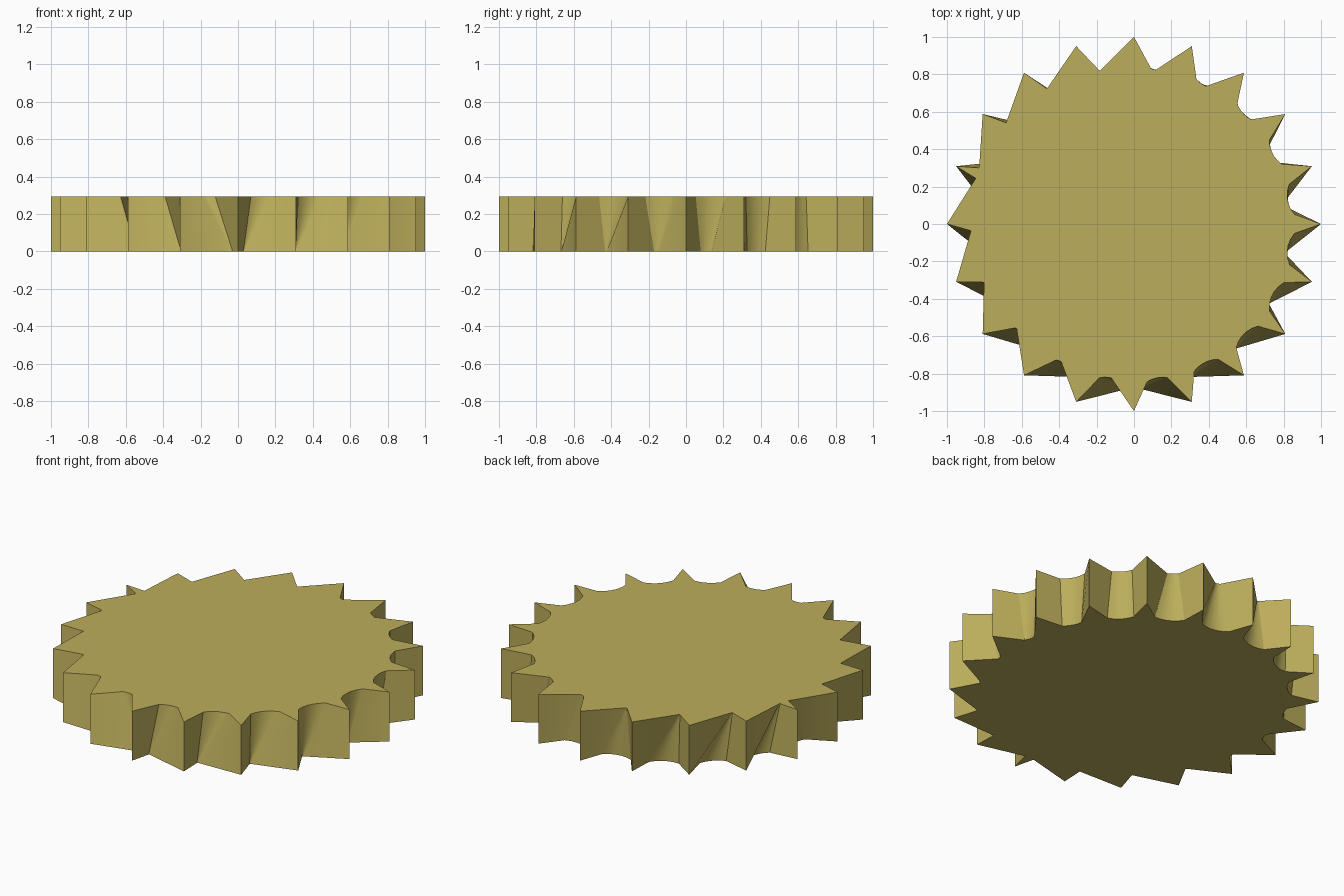
import bpy, bmesh, math

if "Cube" in bpy.data.objects:
    bpy.data.objects.remove(bpy.data.objects["Cube"])

TEETH = 20
HEIGHT = 0.295
SAMPLES = 6
STEP = 2 * math.pi / TEETH
MID_R = math.cos(STEP / 2)      # centre of each scallop
CUT_R = math.sin(STEP / 2)      # scallop radius (half a chord)

# scallop arc limits (degrees from inward), from the sharp side to the round side
HI = [44, 40, 34, 21, 15, 20, 24, 27, 31, 33]
LO = [44, 40, 33, 18, 5, -3, -18, -28, -32, -33]


def outline(bm, z, axis):
    """Toothed outline; scallops are sharpest at 'axis' degrees."""
    verts = []
    for k in range(TEETH):
        tip = k * STEP
        verts.append(bm.verts.new((math.cos(tip), math.sin(tip), z)))
        phi = tip + STEP / 2
        a = (math.degrees(phi) - axis + 180) % 360 - 180
        i = min(9, int(abs(a) / 18))
        # arc swept from the lower tip towards the next one
        first, last = (HI[i], LO[i]) if a > 0 else (-LO[i], -HI[i])
        if HI[i] - LO[i] < 1:
            first, last = first + 0.5, last - 0.5
        for s in range(SAMPLES):
            d = math.radians(first + (last - first) * s / (SAMPLES - 1))
            psi = phi + math.pi + d
            verts.append(bm.verts.new((
                MID_R * math.cos(phi) + CUT_R * math.cos(psi),
                MID_R * math.sin(phi) + CUT_R * math.sin(psi), z)))
    return verts


# toothed disc: top and bottom outlines joined by walls
bm = bmesh.new()
top = outline(bm, HEIGHT, 162)
bottom = outline(bm, 0.0, 270)
n = len(top)
for i in range(n):
    j = (i + 1) % n
    bm.faces.new((bottom[i], bottom[j], top[j], top[i]))
caps = [bm.faces.new(top), bm.faces.new(list(reversed(bottom)))]
bm.normal_update()
bmesh.ops.triangulate(bm, faces=caps)

mesh = bpy.data.meshes.new("toothed_disc")
bm.to_mesh(mesh)
bm.free()
disc = bpy.data.objects.new("toothed_disc", mesh)
bpy.context.collection.objects.link(disc)

# single brass colour
brass = bpy.data.materials.new("brass_yellow")
brass.diffuse_color = (0.50, 0.42, 0.105, 1.0)
brass.use_nodes = True
brass.node_tree.nodes["Principled BSDF"].inputs["Base Color"].default_value = brass.diffuse_color
mesh.materials.append(brass)

bpy.context.view_layer.objects.active = disc
disc.select_set(True)
bpy.ops.object.shade_smooth_by_angle(angle=math.radians(30))
